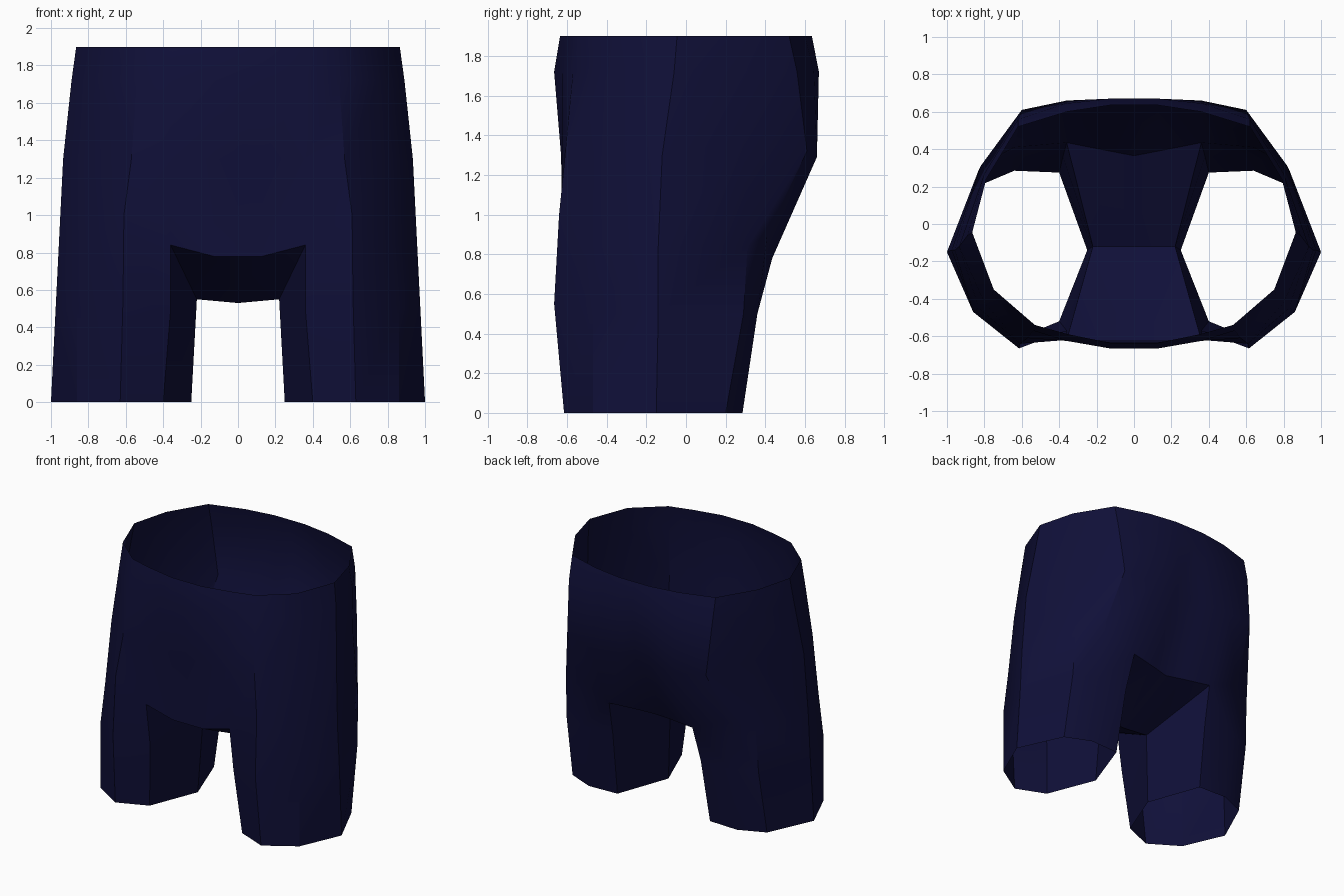
import bpy
import bmesh

cube = bpy.data.objects.get("Cube")
if cube:
    bpy.data.objects.remove(cube)

# Fabric colour
navy = bpy.data.materials.new("navy_fabric")
navy.use_nodes = True
colour = (0.005, 0.005, 0.04, 1)
navy.diffuse_color = colour
navy.node_tree.nodes["Principled BSDF"].inputs["Base Color"].default_value = colour

# Default heights of the rows: hem, thigh, crotch, seat, hip, waist
ROWS = [0, .5, .84, 1.3, 1.72, 1.9]

bm = bmesh.new()


def column(*points, start=0):
    """Vertical seam of (x, y) or (x, y, z) points, keyed by row."""
    verts = {}
    for row, p in enumerate(points, start):
        z = p[2] if len(p) > 2 else ROWS[row]
        verts[row] = bm.verts.new((p[0], p[1], z))
    return verts


def bridge(a, b):
    """Fill the faces between two neighbouring seams."""
    for r in range(len(ROWS) - 1):
        if all(k in c for c in (a, b) for k in (r, r + 1)):
            bm.faces.new((a[r], b[r], b[r + 1], a[r + 1]))


# Seams of the left half, from the front centre round to the back centre
front_mid = column((0, -.62, .78), (0, -.63), (0, -.665), (0, -.635), start=2)
front_fly = column((.13, -.62, .78), (.13, -.63), (.13, -.665), (.13, -.635), start=2)
front_inner = column((.4, -.52), (.36, -.57), (.36, -.62), (.36, -.625), (.36, -.625), (.35, -.59))
front_outer = column((.63, -.615), (.615, -.665, .55), (.61, -.64, 1), (.57, -.61), (.54, -.57), (.53, -.54))
side_front = column((.86, -.47), (.86, -.47), (.83, -.45), (.8, -.42), (.76, -.38), (.75, -.35))
side = column((1, -.15), (.975, -.14), (.958, -.14), (.935, -.12), (.89, -.06), (.865, -.045))
side_back = column((.84, .2), (.83, .29), (.82, .31), (.79, .29, 1.37), (.8, .27), (.79, .24))
back_outer = column((.64, .285), (.64, .36), (.64, .41, .9), (.6, .61, 1.32), (.62, .56), (.62, .52))
back_inner = column((.4, .275), (.38, .36), (.36, .435, .78), (.36, .66, 1.29), (.36, .645), (.36, .6))
back_seat = column((.13, .39, .77), (.13, .63), (.13, .67), (.13, .635), start=2)
back_mid = column((0, .365, .76), (0, .62), (0, .67), (0, .635), start=2)
inseam = column((.25, -.14), (.22, -.12, .55))
crotch = bm.verts.new((0, -.12, .53))

outside = [front_mid, front_fly, front_inner, front_outer, side_front, side,
           side_back, back_outer, back_inner, back_seat, back_mid]
for a, b in zip(outside, outside[1:]):
    bridge(a, b)

# Inner leg
bridge(back_inner, inseam)
bridge(inseam, front_inner)

# Crotch gusset, front and back
for inner, near, mid in ((front_inner, front_fly, front_mid),
                         (back_inner, back_seat, back_mid)):
    bm.faces.new((inner[1], inner[2], inseam[1]))
    bm.faces.new((inner[2], near[2], inseam[1]))
    bm.faces.new((near[2], mid[2], crotch, inseam[1]))

bmesh.ops.recalc_face_normals(bm, faces=bm.faces[:])
mesh = bpy.data.meshes.new("shorts")
bm.to_mesh(mesh)
bm.free()
mesh.materials.append(navy)

shorts = bpy.data.objects.new("shorts", mesh)
bpy.context.collection.objects.link(shorts)
bpy.context.view_layer.objects.active = shorts
shorts.select_set(True)

# Mirror to the other leg, then smooth the cloth
mirror = shorts.modifiers.new("mirror", 'MIRROR')
mirror.use_clip = True
bpy.ops.object.modifier_apply(modifier=mirror.name)
bpy.ops.object.shade_smooth_by_angle()
